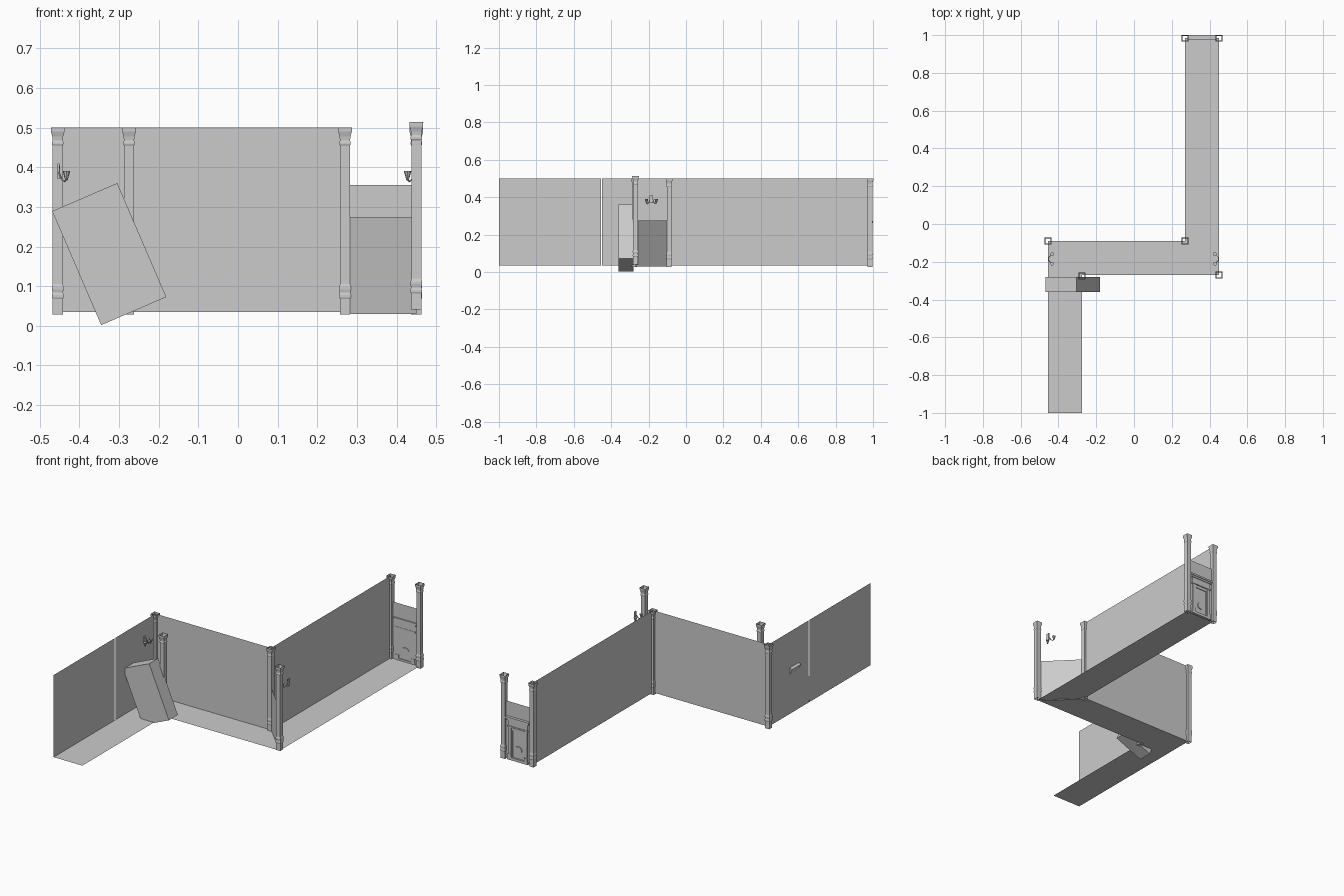
import bpy, math
from mathutils import Vector

if "Cube" in bpy.data.objects:
    bpy.data.objects.remove(bpy.data.objects["Cube"])


def mesh_object(name, verts, faces):
    me = bpy.data.meshes.new(name)
    me.from_pydata(verts, [], faces)
    me.update()
    ob = bpy.data.objects.new(name, me)
    bpy.context.collection.objects.link(ob)
    return ob


def box(name, x0, x1, y0, y1, z0, z1):
    bpy.ops.mesh.primitive_cube_add(size=1, location=((x0 + x1) / 2, (y0 + y1) / 2, (z0 + z1) / 2))
    ob = bpy.context.object
    ob.name = name
    ob.scale = (x1 - x0, y1 - y0, z1 - z0)
    return ob


def wall(name, a, b, z0, z1):
    return mesh_object(name, [(*a, z0), (*b, z0), (*b, z1), (*a, z1)], [(0, 1, 2, 3)])


def floor(name, x0, x1, y0, y1):
    z = 0.035
    return mesh_object(name, [(x0, y0, z), (x1, y0, z), (x1, y1, z), (x0, y1, z)], [(0, 1, 2, 3)])


XL, XI, XJ, XR = -0.455, -0.275, 0.27, 0.45
YF, YB, YE = -0.27, -0.09, 0.985

# Zigzag corridor floor
floor("floor_front", XL, XI, -1, -0.63)
floor("floor_front_inner", XL, XI, -0.63, YF)
floor("floor_middle", XL, XR, YF, YB)
floor("floor_back", XJ, XR, YB, YE)

# Single-sheet walls, with a narrow seam in the front one
wall("wall_front_a", (XL, -1), (XL, -0.455), 0.035, 0.5)
wall("wall_front_b", (XL, -0.448), (XL, YB), 0.035, 0.5)
wall("wall_middle", (XL, YB), (XJ, YB), 0.035, 0.5)
wall("wall_back", (XJ, YB), (XJ, YE), 0.035, 0.5)
wall("corner_panel", (XJ, YB), (XR, YF), 0.03, 0.275)

# Square hollow posts: (half width, height)
POST = [(0.013, 0.028), (0.013, 0.068), (0.0148, 0.072), (0.0148, 0.078), (0.0133, 0.084),
        (0.0148, 0.092), (0.0148, 0.098), (0.0125, 0.106), (0.0125, 0.455), (0.0145, 0.458),
        (0.0145, 0.463), (0.0128, 0.468), (0.0138, 0.478), (0.0172, 0.49), (0.0175, 0.501)]


def post(name, x, y, dz=0):
    verts = [(x + sx * h, y + sy * h, z + dz) for h, z in POST
             for sx, sy in ((-1, -1), (1, -1), (1, 1), (-1, 1))]
    faces = [(4 * r + i, 4 * r + (i + 1) % 4, 4 * r + 4 + (i + 1) % 4, 4 * r + 4 + i)
             for r in range(len(POST) - 1) for i in range(4)]
    mesh_object(name, verts, faces)


for i, p in enumerate([(XL, YB), (XI, -0.275), (XJ, YB), (XR, YF, 0.013), (XJ, YE - 0.001), (XR, YE - 0.001)]):
    post(f"post_{i + 1}", *p)

# Fireplace closing the far end
CX = (XJ + XR) / 2
wall("fireplace_panel", (XJ, YE), (XR, YE), 0.03, 0.355)
for name, hw, d, z0, z1 in [("mantel_shelf", 0.073, 0.015, 0.262, 0.272),
                            ("mantel_moulding", 0.067, 0.011, 0.252, 0.262),
                            ("mantel_frieze", 0.061, 0.007, 0.222, 0.252),
                            ("mantel_lower_trim", 0.064, 0.010, 0.214, 0.222),
                            ("hearth", 0.064, 0.010, 0.03, 0.045)]:
    box(name, CX - hw, CX + hw, YE - d * 0.5, YE + d, z0, z1)
for s in (-1, 1):
    for name, a, b, d, z0, z1 in [("jamb", 0.042, 0.058, 0.007, 0.045, 0.214),
                                  ("jamb_foot", 0.040, 0.061, 0.010, 0.045, 0.065),
                                  ("inner_frame", 0.036, 0.042, 0.004, 0.045, 0.205)]:
        box(name, *sorted((CX + s * a, CX + s * b)), YE - d * 0.5, YE + d, z0, z1)
box("inner_lintel", CX - 0.042, CX + 0.042, YE - 0.002, YE + 0.004, 0.198, 0.214)
# Low oval fire basket
bpy.ops.mesh.primitive_cylinder_add(vertices=10, radius=1, depth=1, location=(CX, YE + 0.001, 0.095),
                                    rotation=(math.pi / 2, 0, 0))
basket = bpy.context.object
basket.name = "fire_basket"
basket.scale = (0.024, 0.02, 0.008)


# Twin-arm sconces
def tube(name, pts, r):
    cu = bpy.data.curves.new(name, 'CURVE')
    cu.dimensions = '3D'
    cu.bevel_depth = r
    cu.bevel_resolution = 0
    cu.use_fill_caps = True
    sp = cu.splines.new('POLY')
    sp.points.add(len(pts) - 1)
    for q, p in zip(sp.points, pts):
        q.co = (*p, 1)
    ob = bpy.data.objects.new(name, cu)
    bpy.context.collection.objects.link(ob)


def sconce(x, s):
    cy = -0.185
    box("sconce_plate", *sorted((x, x + s * 0.004)), cy - 0.009, cy + 0.009, 0.37, 0.41)
    for t in (-1, 1):
        path = [(0.003, 0.002, 0.405), (0.004, 0.009, 0.385), (0.010, 0.015, 0.370),
                (0.017, 0.022, 0.364), (0.022, 0.026, 0.369)]
        tube("sconce_arm", [(x + s * a, cy + t * b, z) for a, b, z in path], 0.0022)
        bpy.ops.mesh.primitive_cone_add(vertices=8, radius1=0.003, radius2=0.0095, depth=0.024,
                                        location=(x + s * 0.022, cy + t * 0.026, 0.379))
        bpy.context.object.name = "sconce_cup"


sconce(XL, 1)
sconce(XR, -1)

# Tilted slab leaning in the front passage
slab = box("tilted_slab", -0.0895, 0.0895, -0.36, -0.28, -0.1565, 0.1565)
slab.location = (-0.325, -0.32, 0.181)
slab.rotation_euler = (0, math.radians(-23.3), 0)
